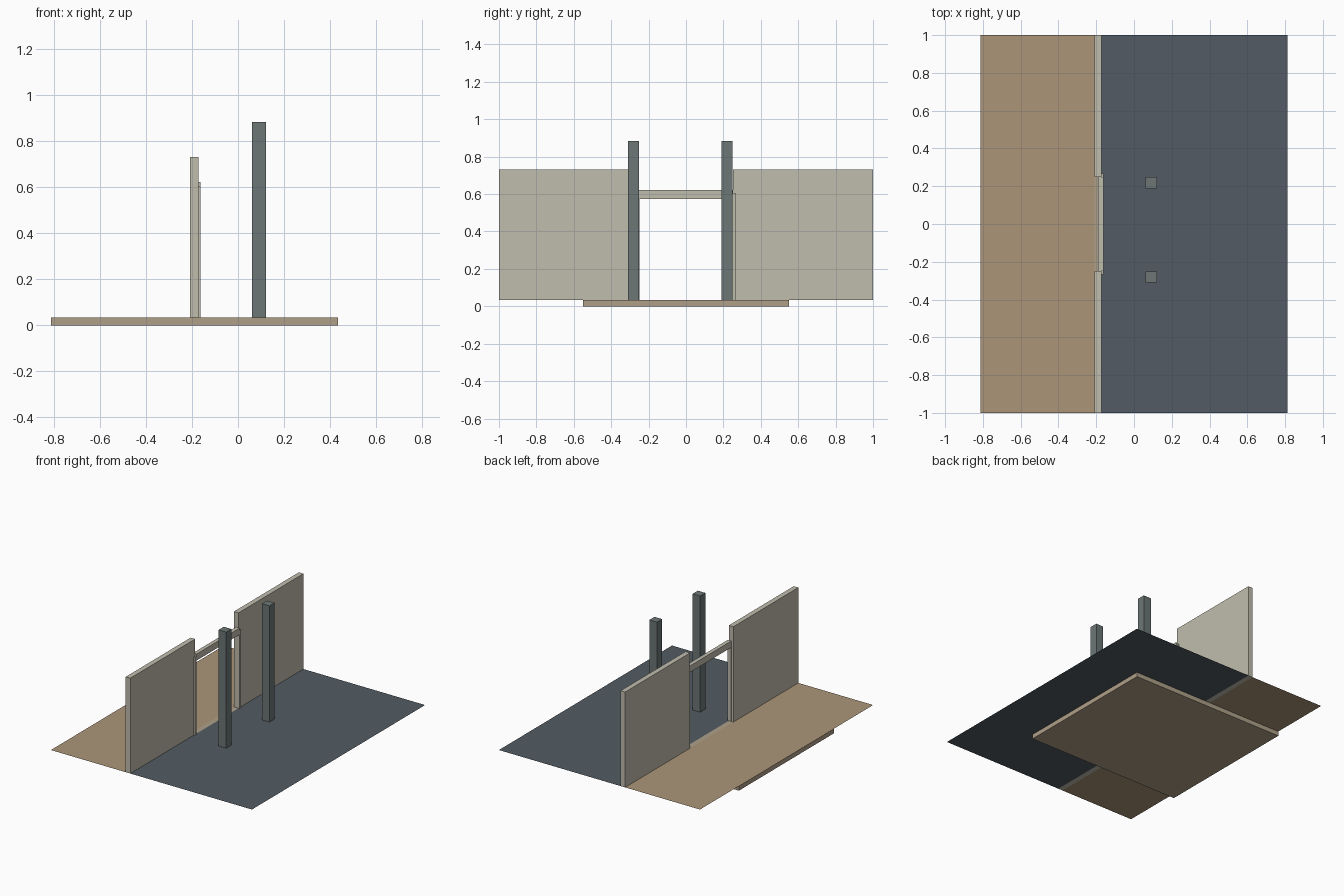
import bpy
import bmesh

if "Cube" in bpy.data.objects:
    bpy.data.objects.remove(bpy.data.objects["Cube"])

T = 0.034  # floor level


def material(name, rgb):
    m = bpy.data.materials.new(name)
    m.diffuse_color = (*rgb, 1)
    m.use_nodes = True
    m.node_tree.nodes["Principled BSDF"].inputs["Base Color"].default_value = m.diffuse_color
    return m


TAN = material("tan_floor", (0.41, 0.30, 0.19))
SLATE = material("slate_floor", (0.085, 0.105, 0.125))
PLASTER = material("plaster", (0.53, 0.51, 0.42))
STEEL = material("grey_post", (0.15, 0.18, 0.18))
BASE = material("base_tan", (0.43, 0.35, 0.25))


def add(name, bm, mat):
    me = bpy.data.meshes.new(name)
    bm.to_mesh(me)
    bm.free()
    me.materials.append(mat)
    ob = bpy.data.objects.new(name, me)
    bpy.context.collection.objects.link(ob)
    return ob


def box(name, x, y, z, mat):
    bm = bmesh.new()
    bmesh.ops.create_cube(bm, size=1)
    for v in bm.verts:
        v.co = [r[0] if c < 0 else r[1] for c, r in zip(v.co, (x, y, z))]
    return add(name, bm, mat)


def sheet(name, x, y, z, mat):
    bm = bmesh.new()
    bm.faces.new([bm.verts.new(p) for p in (
        (x[0], y[0], z), (x[1], y[0], z), (x[1], y[1], z), (x[0], y[1], z))])
    return add(name, bm, mat)


# Base slab under the threshold
box("base_slab", (-0.813, 0.435), (-0.55, 0.55), (0, T - 0.001), BASE)

# Thin floors on either side of the wall
sheet("inner_floor", (-0.813, -0.208), (-1, 1), T, TAN)
sheet("outer_floor", (-0.171, 0.813), (-1, 1), T, SLATE)

# Walls and door jambs on both sides of the opening
for side, s in (("front", -1), ("back", 1)):
    box(f"{side}_wall", (-0.208, -0.171), sorted((s * 0.25, s)), (T, 0.731), PLASTER)
    box(f"{side}_jamb", (-0.191, -0.162), sorted((s * 0.249, s * 0.268)),
        (T, 0.603), PLASTER)

# Lintel bar across the opening
box("lintel", (-0.191, -0.162), (-0.25, 0.25), (0.575, 0.622), PLASTER)

# Two free-standing posts
for side, y in (("front", -0.281), ("back", 0.219)):
    box(f"{side}_post", (0.061, 0.122), (y - 0.03, y + 0.03), (T, 0.883), STEEL)
